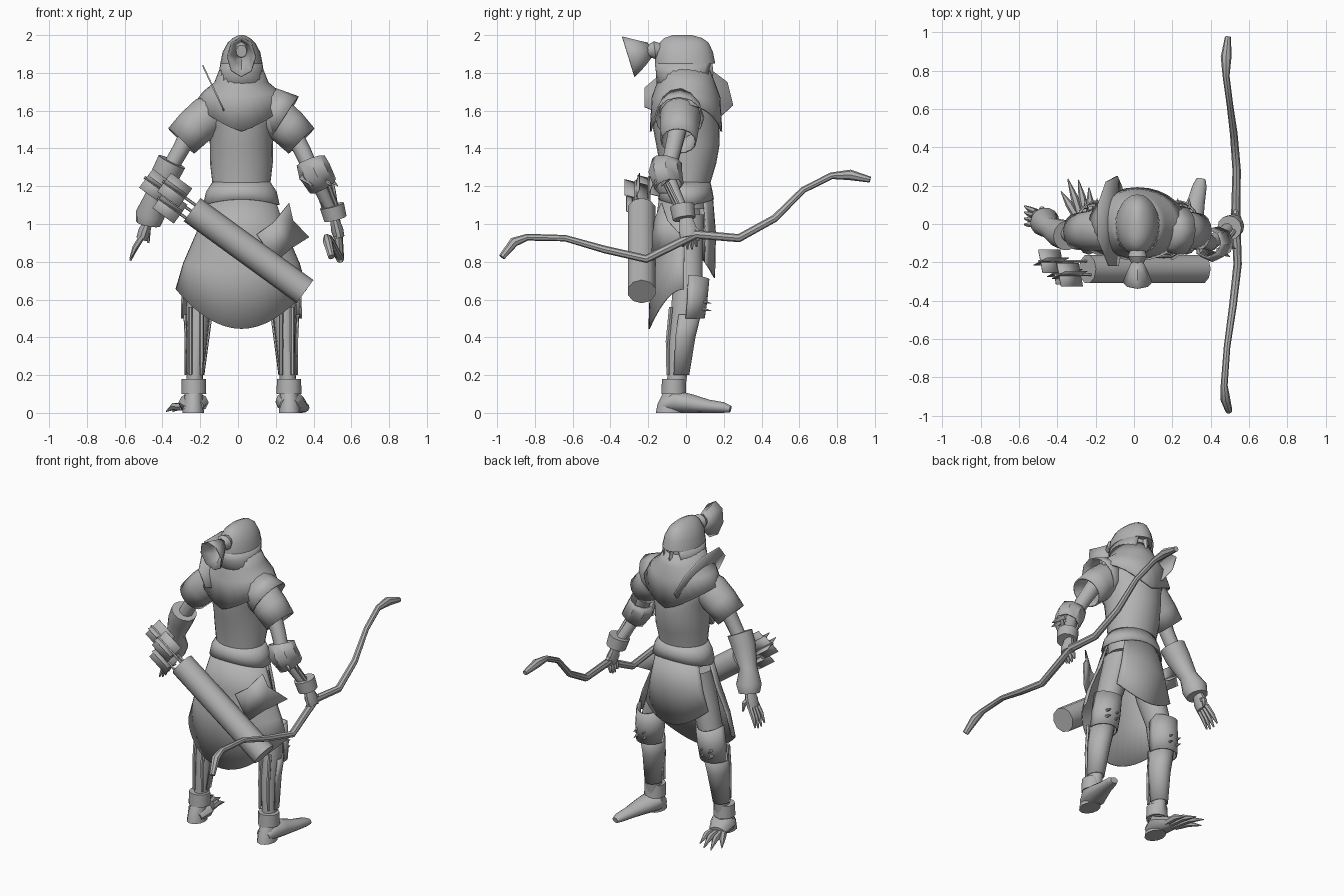
import bpy
import bmesh
from math import cos, sin, pi, radians
from mathutils import Vector

default_cube = bpy.data.objects.get("Cube")
if default_cube:
    bpy.data.objects.remove(default_cube, do_unlink=True)

GREY = (0.45, 0.45, 0.45, 1)
material = bpy.data.materials.new("plain grey")
material.use_nodes = True
material.diffuse_color = GREY
material.node_tree.nodes["Principled BSDF"].inputs["Base Color"].default_value = GREY

MID = 0.018          # the figure's own centre line
BACK = (180, 360)    # arc facing -y
parts = []


def finish(name, bm, thick=0):
    """Turn a bmesh into a named object, optionally thickened."""
    bmesh.ops.recalc_face_normals(bm, faces=bm.faces)
    mesh = bpy.data.meshes.new(name)
    bm.to_mesh(mesh)
    bm.free()
    mesh.materials.append(material)
    obj = bpy.data.objects.new(name, mesh)
    bpy.context.collection.objects.link(obj)
    if thick:
        solid = obj.modifiers.new("thickness", 'SOLIDIFY')
        solid.thickness = thick
        solid.offset = 0
    parts.append(obj)
    return obj


def skin(name, rings, loop=True, caps=True, thick=0):
    """Join successive rings of points with quads."""
    bm = bmesh.new()
    rows = [[bm.verts.new(point) for point in ring] for ring in rings]
    count = len(rows[0])
    for low, high in zip(rows, rows[1:]):
        for i in range(count if loop else count - 1):
            j = (i + 1) % count
            bm.faces.new((low[i], low[j], high[j], high[i]))
    if caps and loop:
        bm.faces.new(rows[0])
        bm.faces.new(rows[-1])
    return finish(name, bm, thick)


def loft(name, rows, side=1, arc=None, dip=0, power=2, sides=20, caps=True, thick=0):
    """Stack level ellipses (x, y, z, rx, ry); dip lifts the lower rim at the sides."""
    start, end = arc or (0, 360)
    steps = sides if arc is None else sides + 1
    rings = []
    for k, (x, y, z, rx, ry) in enumerate(rows):
        ring = []
        for i in range(steps):
            a = radians(start + (end - start) * i / sides)
            lift = dip * abs(cos(a)) ** power * (k / (len(rows) - 1)) ** 4
            ring.append((MID + side * x + rx * cos(a), y + ry * sin(a), z + lift))
        rings.append(ring)
    return skin(name, rings, arc is None, caps, thick)


def tube(name, points, flat=1.0, sides=10, caps=True, thick=0):
    """Sweep a round section along (x, y, z, radius); flat scales its width."""
    path = [Vector(p[:3]) for p in points]
    whole = (path[-1] - path[0]).normalized()
    ref = Vector((0, 0, 1)) if abs(whole.y) > 0.7 else Vector((0, 1, 0))
    rings = []
    for i, centre in enumerate(path):
        along = (path[min(i + 1, len(path) - 1)] - path[max(i - 1, 0)]).normalized()
        across = along.cross(ref).normalized()
        over = across.cross(along)
        radius = points[i][3]
        angles = [2 * pi * k / sides for k in range(sides)]
        rings.append([centre + radius * (across * cos(a) * flat + over * sin(a)) for a in angles])
    return skin(name, rings, True, caps, thick)


def plate(name, points, thick=0.008):
    bm = bmesh.new()
    bm.faces.new([bm.verts.new(p) for p in points])
    return finish(name, bm, thick)


def hand(prefix, wrist, knuckle, tip, spread):
    """Palm, four fingers and a thumb."""
    wrist, knuckle, tip = Vector(wrist), Vector(knuckle), Vector(tip)
    tube(prefix + "_palm", [(*wrist, .035), (*wrist.lerp(knuckle, .6), .05), (*knuckle, .045)], flat=.65)
    for i in range(4):
        off = i - 1.5
        base = knuckle + Vector((0, off * .023, .01))
        end = tip + Vector((0, off * spread, abs(off) * .012))
        middle = base.lerp(end, .5) + Vector((-.006, 0, 0))
        tube(prefix + "_finger", [(*base, .016), (*middle, .014), (*end, .005)], sides=6)
    thumb = wrist.lerp(knuckle, .4)
    tube(prefix + "_thumb", [(*thumb, .018), (*(thumb + Vector((.01, .055, -.03))), .016),
                             (*(thumb + Vector((.015, .06, -.08))), .006)], sides=6)


# Torso and flared hem
loft("torso", [(0, 0, 1.08, .155, .12), (0, 0, 1.21, .153, .127),
               (0, .01, 1.32, .166, .15), (0, .01, 1.42, .167, .168), (0, 0, 1.52, .175, .177),
               (0, -.01, 1.6, .2, .17), (0, -.01, 1.67, .18, .15), (0, 0, 1.74, .1, .11)], sides=24)
loft("torso_hem", [(0, 0, 1.22, .152, .127), (0, 0, 1.17, .185, .138), (0, 0, 1.13, .2, .145)],
     dip=-.03, sides=24, caps=False, thick=.006)

# Mantle, hood and face
loft("mantle", [(0, -.01, 1.82, .11, .13), (0, 0, 1.745, .14, .15), (0, 0, 1.67, .2, .177),
                (0, 0, 1.49, .25, .187)], dip=.14, power=1.3, sides=28, caps=False, thick=.01)
loft("hood_crown", [(0, -.005, 1.85, .112, .16), (0, -.01, 1.91, .1, .153),
                    (0, -.01, 1.96, .073, .13), (0, -.015, 1.985, .045, .1), (0, -.02, 2, .015, .05)])
loft("hood_sides", [(0, -.005, 1.85, .108, .156), (0, -.01, 1.8, .115, .145), (0, -.01, 1.72, .14, .14)],
     arc=(120, 420), caps=False, thick=.008)
loft("face", [(0, .02, 1.7, .06, .08), (0, .025, 1.77, .08, .1), (0, .02, 1.86, .085, .1)])
loft("mouth_guard", [(0, .08, 1.72, .06, .045), (0, .09, 1.77, .055, .05), (0, .1, 1.8, .015, .045),
                     (0, .1, 1.85, .012, .04)], sides=8)

# Tied crest at the back of the head
tube("crest_knot", [(MID, -.12, 1.925, .03), (MID, -.165, 1.92, .05), (MID, -.205, 1.915, .032)], sides=10)
tube("crest_fan", [(MID, -.19, 1.925, .035), (MID, -.24, 1.905, .07), (MID, -.305, 1.885, .11)],
     flat=.68, sides=8, caps=False, thick=.006)

# Large tilted shoulder plate
rim = ((.19, 1.575), (.25, 1.63), (.22, 1.75), (.1, 1.84), (-.08, 1.84), (-.22, 1.72), (-.22, 1.62), (-.1, 1.57))
plate("shoulder_plate", [(-.06 - (z - 1.57) * .47, y, z) for y, z in rim])

# Sleeves and shoulder band
for side, label in ((1, "left"), (-1, "right")):
    tube(label + "_sleeve", [(MID + side * x, y, z, r) for x, y, z, r in (
        (.1, -.02, 1.61, .085), (.18, -.03, 1.57, .105), (.25, -.035, 1.51, .1), (.318, -.04, 1.44, .092))],
        sides=16, caps=False, thick=.008)
tube("left_shoulder_band", [(.15, -.03, 1.63, .1), (.25, -.035, 1.565, .128)],
     sides=12, caps=False, thick=.008)

# Left arm: elbow shell with points, forearm braces, cuff
tube("left_upper_arm", [(.27, -.04, 1.52, .05), (.34, -.07, 1.39, .045), (.4, -.1, 1.26, .04)])
tube("left_elbow_shell", [(.385, -.1, 1.335, .075), (.405, -.11, 1.28, .085), (.45, -.09, 1.2, .075)],
     sides=8, caps=False, thick=.008)
for x, y in ((.53, -.13), (.5, -.17), (.4, -.17)):
    tube("left_elbow_point", [(x - .06, y + .03, 1.25, .025), (x, y, 1.2, .002)], sides=5)
tube("left_forearm", [(.4, -.1, 1.26, .04), (.45, -.06, 1.16, .035), (.505, -.01, 1.05, .03)])
for off in (-.035, .035):
    tube("left_forearm_brace", [(.44 + off, -.1, 1.22, .012), (.5 + off, -.02, 1.06, .012)], sides=6)
tube("left_cuff", [(.498, -.02, 1.095, .062), (.515, -.01, 1.03, .058)], sides=12, thick=.008)
hand("left", (.51, 0, 1.03), (.535, .015, .93), (.51, .02, .86), .024)

# Right arm: long flared bracer
tube("right_upper_arm", [(-.24, -.04, 1.52, .05), (-.3, -.05, 1.4, .045), (-.37, -.05, 1.28, .042)])
tube("right_bracer", [(-.35, -.06, 1.33, .078), (-.385, -.05, 1.26, .075), (-.44, -.02, 1.14, .055),
                      (-.465, .01, 1.05, .078), (-.475, .02, 1, .065)], sides=14)
hand("right", (-.475, .02, 1.02), (-.51, .03, .92), (-.57, .045, .8), .032)

# Split skirt: long back panel, shorter front panel
loft("skirt_back", [(0, -.005, 1.13, .175, .135), (0, -.005, .95, .235, .16), (0, -.01, .75, .305, .175),
                    (0, -.01, .445, .345, .185)], arc=BACK, dip=.21, sides=24, thick=.008)
loft("skirt_front", [(0, 0, 1.13, .18, .14), (0, 0, .95, .225, .155), (0, 0, .715, .27, .15)],
     arc=(42, 150), dip=.15, sides=12, thick=.008)
plate("hip_flap", [(.1, -.172, .945), (.19, -.17, 1.01), (.27, -.13, 1.11), (.29, -.1, 1.02),
                   (.375, -.02, .93), (.28, -.13, .87), (.2, -.182, .8)])

# Legs, greaves, knee guards, ankle cuffs and heels
for side, label in ((1, "left"), (-1, "right")):
    loft(label + "_leg", [(.25, -.055, .1, .045, .05), (.245, -.045, .22, .043, .054),
                          (.235, -.03, .4, .053, .07), (.228, 0, .56, .065, .08), (.2, .01, .7, .075, .08),
                          (.15, 0, .85, .085, .09), (.1, 0, 1.05, .085, .1)], side=side, sides=14)
    loft(label + "_ankle_cuff", [(.252, -.065, .1, .066, .066), (.252, -.065, .18, .064, .062)],
         side=side, sides=12)
    loft(label + "_heel", [(.255, -.085, 0, .057, .075), (.255, -.08, .05, .053, .07), (.252, -.06, .12, .045, .055)],
         side=side, sides=12)
    loft(label + "_greave", [(.248, -.045, .2, .048, .058), (.235, -.03, .4, .062, .076), (.23, -.01, .52, .073, .085)],
         side=side, arc=(-20, 200), sides=12, thick=.008)
    loft(label + "_knee_guard", [(.232, .005, .5, .085, .09), (.225, .015, .6, .09, .095), (.215, .02, .71, .085, .1)],
         side=side, arc=(-5, 185), dip=.02, sides=10, thick=.008)
    for off in (-.03, .03):
        x = MID + side * .24 + off
        tube(label + "_calf_strap", [(x, -.095, .2, .01), (x, -.097, .38, .012), (x, -.08, .56, .012)], sides=6)
        for z in (.55, .59):
            tube(label + "_knee_spike", [(x, .08, z, .014), (x, .135, z - .01, .001)], sides=6)

# Shod left foot, clawed right foot
tube("left_foot", [(.27, -.12, .04, .038), (.275, -.05, .06, .06), (.3, .03, .049, .049),
                   (.325, .12, .035, .035), (.343, .2, .028, .028), (.35, .235, .02, .018)], flat=1.3, sides=12)
tube("right_foot", [(-.23, -.12, .035, .033), (-.235, -.05, .055, .054), (-.26, .05, .036, .034)], flat=1.5)
for x, y in ((-.38, .17), (-.345, .235), (-.29, .23), (-.235, .19)):
    base = -.26 + (x + .31) * .5
    tube("right_toe", [(base, .03, .03, .02), ((base + x) / 2, y * .6, .035, .02), (x, y, .008, .003)], sides=6)

# Quiver slung across the back
mouth = Vector((-.235, -.235, 1.07))
down = Vector((.81, 0, -.588))
perp = Vector((.588, 0, .81))
deep = Vector((0, 1, 0))
tube("quiver", [(*(mouth + down * t), .076) for t in (-.01, .35, .728)], sides=10)

# Arrows with broad crossed vanes
for along, rise, depth in ((.145, .03, -.03), (.235, -.009, .04), (.115, -.055, -.02)):
    heart = mouth - down * along + perp * rise + deep * depth
    tube("arrow_shaft", [(*(heart + down * (along + .02)), .008), (*(heart - down * .08), .008)], sides=6)
    for wide in (perp * .95 + deep * .3, deep * .95 - perp * .3):
        plate("arrow_vane", [heart + down * a * .07 + wide * b * .064
                             for a, b in ((-1, -1), (-1, 1), (1, 1), (1, -1))], thick=.004)

# Recurved bow
tube("bow", [(.495, -.975, .825, .018), (.475, -.91, .905, .026), (.47, -.84, .93, .018),
             (.485, -.64, .925, .017), (.515, -.43, .865, .02), (.54, -.21, .815, .022),
             (.53, .05, .945, .024), (.535, .28, .925, .022), (.52, .47, 1.03, .02),
             (.5, .62, 1.18, .017), (.48, .77, 1.255, .018), (.48, .87, 1.26, .028),
             (.49, .975, 1.235, .016)], sides=8)

# Smooth shading that keeps hard edges
bpy.ops.object.select_all(action='DESELECT')
for obj in parts:
    obj.select_set(True)
bpy.context.view_layer.objects.active = parts[0]
bpy.ops.object.shade_smooth_by_angle(angle=radians(40))
